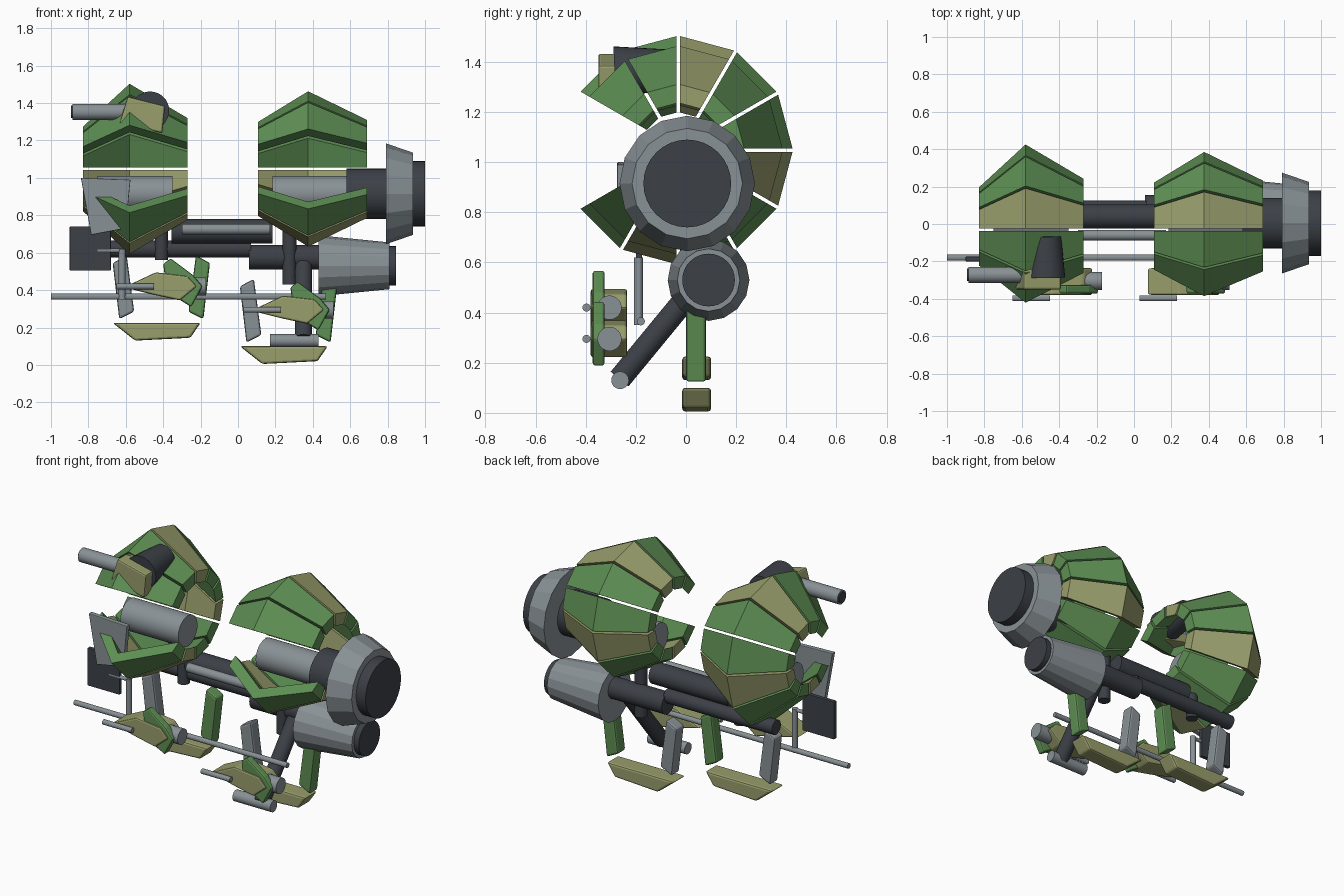
import bpy, bmesh, math
from mathutils import Vector

if "Cube" in bpy.data.objects:
    bpy.data.objects.remove(bpy.data.objects["Cube"])


def material(name, rgb):
    m = bpy.data.materials.new(name)
    m.diffuse_color = (*rgb, 1)
    m.use_nodes = True
    m.node_tree.nodes["Principled BSDF"].inputs["Base Color"].default_value = m.diffuse_color
    return m


GREEN = material("leaf green", (0.112, 0.275, 0.088))
OLIVE = material("olive", (0.318, 0.343, 0.150))
GRAY = material("steel gray", (0.250, 0.285, 0.305))
DARK = material("charcoal", (0.045, 0.052, 0.063))


def finish(name, bm, mat, bevel=0, smooth=False):
    bmesh.ops.recalc_face_normals(bm, faces=bm.faces)
    me = bpy.data.meshes.new(name)
    bm.to_mesh(me)
    bm.free()
    ob = bpy.data.objects.new(name, me)
    bpy.context.collection.objects.link(ob)
    me.materials.append(mat)
    if bevel:
        b = ob.modifiers.new("bevel", 'BEVEL')
        b.width, b.segments = bevel, 2
    if smooth:
        bpy.context.view_layer.objects.active = ob
        ob.select_set(True)
        bpy.ops.object.shade_smooth_by_angle(angle=math.radians(25))
        ob.select_set(False)
    return ob


def rod(name, a, b, r1, mat, r2=None, sides=32):
    """Cylinder or cone from point a (radius r1) to point b (radius r2)."""
    a, b = Vector(a), Vector(b)
    bm = bmesh.new()
    bmesh.ops.create_cone(bm, cap_ends=True, segments=sides, radius1=r1,
                          radius2=r1 if r2 is None else r2, depth=(b - a).length)
    q = (b - a).to_track_quat('Z', 'Y')
    for v in bm.verts:
        v.co = q @ v.co + (a + b) / 2
    return finish(name, bm, mat, smooth=sides > 16)


def plate(name, outline, y0, y1, mat, bevel=0.008, dx=0, dz=0):
    """Outline in x, z pushed through from y0 to y1."""
    bm = bmesh.new()
    front = [bm.verts.new((x + dx, y0, z + dz)) for x, z in outline]
    back = [bm.verts.new((x + dx, y1, z + dz)) for x, z in outline]
    bm.faces.new(front)
    bm.faces.new(back)
    n = len(outline)
    for i in range(n):
        j = (i + 1) % n
        bm.faces.new((front[i], front[j], back[j], back[i]))
    return finish(name, bm, mat, bevel)


# Two shells of ten petals each, open at the front
CY, CZ, GAP, THICK = -0.03, 1.048, 0.007, 0.075


def petal(name, profile, start, mat):
    ring = profile + [(x, r - THICK) for x, r in reversed(profile)]
    bm = bmesh.new()
    rows = []
    for deg, side in ((start, 1), (start + 30, -1)):
        c, s = math.cos(math.radians(deg)), math.sin(math.radians(deg))
        rows.append([bm.verts.new((x, CY + r * c - side * GAP * s,
                                   CZ + r * s + side * GAP * c)) for x, r in ring])
    n = len(ring)
    for i in range(n):
        j = (i + 1) % n
        bm.faces.new((rows[0][i], rows[0][j], rows[1][j], rows[1][i]))
    for row in rows:
        for quad in ((0, 1, 4, 5), (1, 2, 3, 4)):
            bm.faces.new([row[k] for k in quad])
    finish(name, bm, mat)


SHELLS = {"left": [(-0.83, 0.225), (-0.58, 0.455), (-0.27, 0.272)],
          "right": [(0.108, 0.252), (0.375, 0.415), (0.69, 0.262)]}
for side, profile in SHELLS.items():
    for start in range(0, 360, 30):
        if start not in (150, 180):
            petal(side + "_shell_petal", profile, start,
                  OLIVE if start in (60, 240, 330) else GREEN)

# Main engine with its axle, and the core inside each shell
EY, EZ = 0.005, 0.915
rod("main_axle", (0.58, EY, EZ), (0.80, EY, EZ), 0.135, DARK)
rod("main_nozzle", (0.79, EY, EZ), (0.935, EY, EZ), 0.27, GRAY, 0.22, 16)
rod("main_exhaust", (0.92, EY, EZ), (1.0, EY, EZ), 0.175, DARK)
rod("right_core", (0.185, EY, EZ), (0.59, EY, EZ), 0.095, GRAY)
rod("left_core", (-0.75, EY, EZ), (-0.35, EY, EZ), 0.095, GRAY)

# Lower engine
LY, LZ = 0.09, 0.53
rod("lower_nozzle", (0.43, LY, LZ), (0.81, LY, LZ), 0.163, GRAY, 0.125, 16)
rod("lower_exhaust", (0.80, LY, LZ), (0.845, LY, LZ), 0.105, DARK)
rod("lower_axle", (0.06, LY, 0.575), (0.45, LY, 0.575), 0.065, DARK)

# Cross beams and short posts
rod("upper_beam", (-0.355, 0.04, 0.715), (0.185, 0.04, 0.715), 0.065, DARK)
rod("lower_beam", (-0.68, 0.08, 0.62), (0.07, 0.08, 0.62), 0.045, DARK)
rod("thin_beam", (-0.30, -0.06, 0.725), (0.17, -0.06, 0.725), 0.028, GRAY)
rod("left_post", (-0.41, 0.05, 0.56), (-0.41, 0.05, 0.72), 0.035, DARK)
rod("right_post", (0.275, 0.05, 0.43), (0.275, 0.05, 0.74), 0.037, DARK)

# Diagonal strut with a cross foot
rod("diagonal_strut", (0.35, 0.06, 0.53), (0.35, -0.265, 0.135), 0.046, DARK)
rod("strut_foot", (0.17, -0.263, 0.13), (0.43, -0.263, 0.13), 0.035, GRAY)

# Side plates, long antenna and its bracket
plate("shield_plate", [(-0.84, 1.0), (-0.575, 0.99), (-0.60, 0.73), (-0.785, 0.695)],
      -0.275, -0.245, GRAY, 0.004)
plate("dark_panel", [(-0.90, 0.74), (-0.68, 0.74), (-0.68, 0.505), (-0.90, 0.505)],
      -0.20, -0.175, DARK, 0.003)
rod("antenna", (-1.0, -0.18, 0.365), (0.47, -0.18, 0.365), 0.016, GRAY, sides=16)
rod("bracket_post", (-0.62, -0.19, 0.35), (-0.62, -0.19, 0.62), 0.018, GRAY, sides=16)
rod("bracket_arm", (-0.75, -0.19, 0.612), (-0.61, -0.19, 0.612), 0.011, GRAY, sides=16)

# Top turret
rod("turret_drum", (-0.47, -0.285, 1.36), (-0.47, -0.065, 1.37), 0.102, DARK, 0.08)
plate("turret_body", [(-0.635, 1.29), (-0.59, 1.435), (-0.39, 1.385), (-0.405, 1.24)],
      -0.35, -0.235, OLIVE, 0.01)
rod("turret_barrel", (-0.885, -0.272, 1.353), (-0.58, -0.272, 1.353), 0.043, GRAY)
rod("turret_muzzle", (-0.892, -0.272, 1.353), (-0.88, -0.272, 1.353), 0.034, DARK)

# Twin undercarriages: ski, mirrored legs and a gun each
LEG = [(-0.67, 0.545), (-0.595, 0.585), (-0.555, 0.285), (-0.635, 0.245)]
for side, dx, dz in (("left", 0, 0), ("right", 0.68, -0.125)):
    move = dict(dx=dx, dz=dz)
    plate(side + "_ski", [(-0.67, 0.225), (-0.20, 0.225), (-0.255, 0.145),
                          (-0.55, 0.13)], -0.015, 0.10, OLIVE, 0.012, **move)
    plate(side + "_gray_leg", LEG, 0.0, 0.08, GRAY, 0.012, **move)
    plate(side + "_green_leg", [(-0.82 - x, z) for x, z in LEG],
          0.0, 0.08, GREEN, 0.012, **move)
    plate(side + "_gun_body", [(-0.61, 0.415), (-0.44, 0.495), (-0.27, 0.475),
                               (-0.22, 0.42), (-0.31, 0.345), (-0.45, 0.375)],
          -0.38, -0.235, OLIVE, 0.01, **move)
    plate(side + "_gun_fin", [(-0.40, 0.54), (-0.36, 0.57), (-0.24, 0.48),
                              (-0.19, 0.42), (-0.25, 0.31), (-0.38, 0.39)],
          -0.372, -0.325, GREEN, 0.01, **move)
    rod(side + "_gun_barrel", (-0.65 + dx, -0.397, 0.42 + dz),
        (-0.45 + dx, -0.397, 0.42 + dz), 0.016, GRAY, sides=16)
    rod(side + "_gun_motor", (-0.30 + dx, -0.305, 0.42 + dz),
        (-0.17 + dx, -0.305, 0.42 + dz), 0.048, GRAY)
